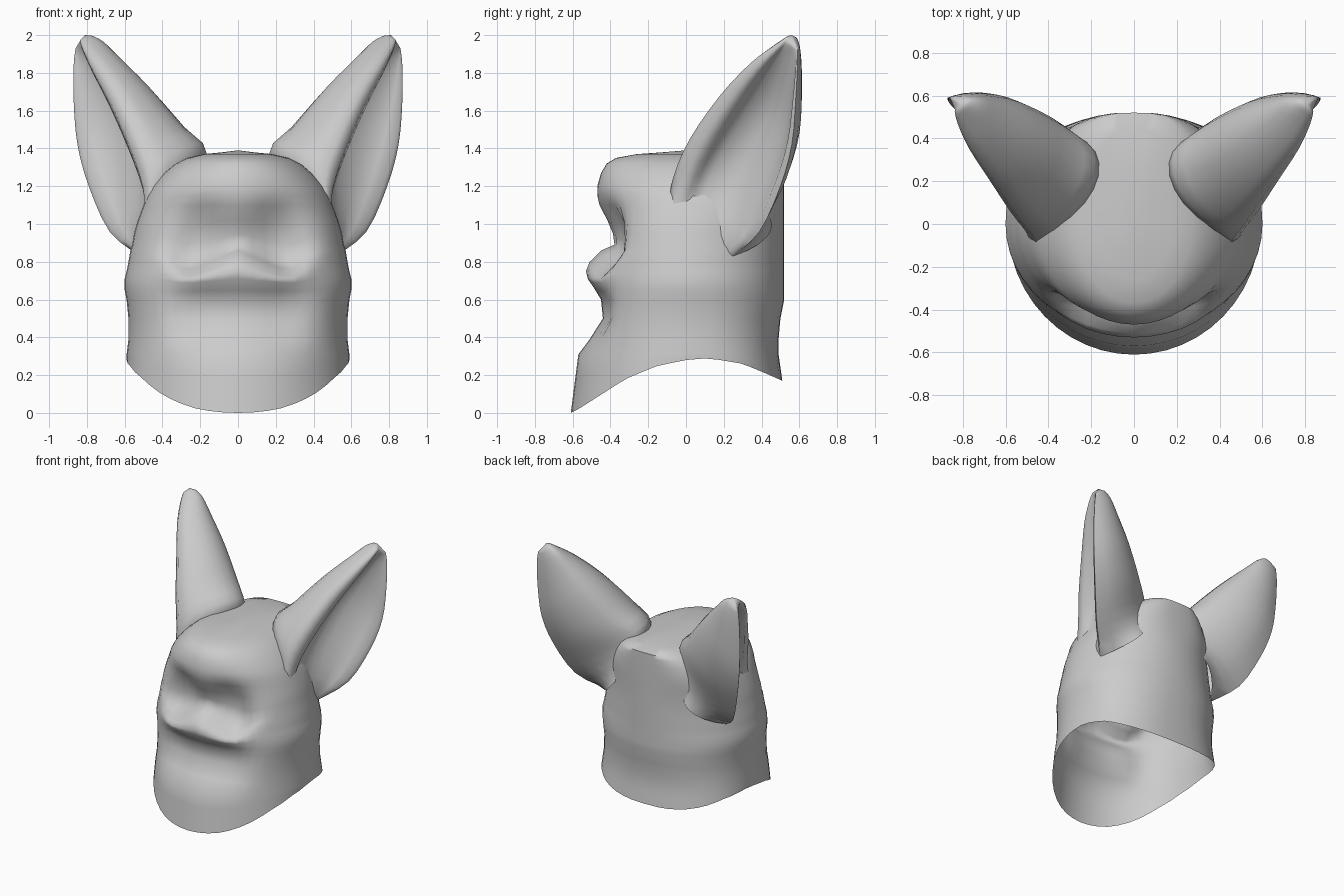
import bpy, bmesh, math
from mathutils import Vector

cube = bpy.data.objects.get("Cube")
if cube:
    bpy.data.objects.remove(cube, do_unlink=True)

grey = bpy.data.materials.new("light_grey")
grey.use_nodes = True
COLOUR = (0.6, 0.6, 0.6, 1)
grey.diffuse_color = COLOUR
grey.node_tree.nodes["Principled BSDF"].inputs["Base Color"].default_value = COLOUR


def lerp_table(table, v):
    """Linear lookup in a list of (key, value) pairs."""
    if v <= table[0][0]:
        return table[0][1]
    for (a, fa), (b, fb) in zip(table, table[1:]):
        if v <= b:
            return fa + (fb - fa) * (v - a) / (b - a)
    return table[-1][1]


def smoothstep(lo, hi, v):
    t = min(max((v - lo) / (hi - lo), 0), 1)
    return t * t * (3 - 2 * t)


def spow(v, p):
    return math.copysign(abs(v) ** p, v)


def skin(bm, rings):
    """Bridge consecutive closed rings of vertices with quads."""
    for r0, r1 in zip(rings, rings[1:]):
        n = len(r0)
        for i in range(n):
            j = (i + 1) % n
            bm.faces.new((r0[i], r0[j], r1[j], r1[i]))


def cap(bm, ring, point):
    """Close a ring with a fan to one point."""
    tip = bm.verts.new(point)
    for i in range(len(ring)):
        bm.faces.new((ring[i], ring[(i + 1) % len(ring)], tip))


def finish(bm, name, angle):
    bmesh.ops.recalc_face_normals(bm, faces=bm.faces)
    mesh = bpy.data.meshes.new(name)
    bm.to_mesh(mesh)
    bm.free()
    mesh.materials.append(grey)
    obj = bpy.data.objects.new(name, mesh)
    bpy.context.collection.objects.link(obj)
    bpy.ops.object.select_all(action='DESELECT')
    obj.select_set(True)
    bpy.context.view_layer.objects.active = obj
    bpy.ops.object.shade_smooth_by_angle(angle=math.radians(angle))


# Head shell: rows of (height, half width, front y, back y)
ROWS = [
    (0.31, 0.59, -0.57, 0.49), (0.39, 0.58, -0.51, 0.49), (0.50, 0.58, -0.44, 0.50),
    (0.60, 0.59, -0.45, 0.52), (0.65, 0.60, -0.48, 0.52), (0.71, 0.60, -0.52, 0.52),
    (0.75, 0.59, -0.53, 0.52), (0.80, 0.58, -0.51, 0.52), (0.86, 0.57, -0.45, 0.52),
    (0.89, 0.56, -0.38, 0.52), (0.95, 0.55, -0.39, 0.52), (1.02, 0.53, -0.42, 0.52),
    (1.10, 0.50, -0.46, 0.52), (1.15, 0.48, -0.47, 0.52), (1.20, 0.45, -0.47, 0.52),
    (1.27, 0.39, -0.45, 0.52), (1.32, 0.33, -0.42, 0.52), (1.35, 0.27, -0.37, 0.52),
    (1.37, 0.18, -0.26, 0.44), (1.38, 0.08, -0.12, 0.25),
]
# Neck opening: height of the cut along y
RIM = [(-0.61, 0.0), (-0.57, 0.02), (-0.46, 0.09), (-0.32, 0.18), (-0.15, 0.25),
       (0.0, 0.28), (0.12, 0.29), (0.3, 0.26), (0.42, 0.21), (0.51, 0.17)]
# Squareness of the back of the head by height (1 is an ellipse)
BACK = [(0.3, 0.82), (0.8, 0.95), (1.0, 0.95), (1.35, 0.6)]
SEG = 48


def head_point(z, w, front, back, a):
    s, c = math.sin(a), math.cos(a)
    if c <= 0:
        p = lerp_table(BACK, z)
        return Vector((w * spow(s, p), -back * spow(c, p), z))
    x, ax = w * s, abs(w * s)
    # Face relief fades out towards the cheeks
    fade = smoothstep(0.22, 0.48, ax)
    if z < 1.1:
        front += (-0.61 + 0.14 * z - front) * fade
    y = front * c
    # Eye sockets
    y += 0.06 * math.exp(-((ax - 0.2) / 0.12) ** 2 - ((z - 1.0) / 0.12) ** 2)
    # Arched muzzle
    z -= 0.42 * min(ax, 0.3) * (1 - fade) * math.exp(-((z - 0.86) / 0.12) ** 2)
    return Vector((x, y, z))


bm = bmesh.new()
angles = [2 * math.pi * i / SEG for i in range(SEG)]
neck_rim, neck = [], []
for a in angles:
    low = head_point(0.0, 0.59, -0.61, 0.51, a)
    low.z = lerp_table(RIM, low.y)
    mid = low.lerp(head_point(*ROWS[0], a), 0.6)
    neck_rim.append(bm.verts.new(low))
    neck.append(bm.verts.new(mid))
rings = [neck_rim, neck]
for row in ROWS:
    rings.append([bm.verts.new(head_point(*row, a)) for a in angles])
skin(bm, rings)
cap(bm, rings[-1], (0, 0, 1.39))
finish(bm, "head", 70)

# Ear sections: front rim, middle of the back, rear rim (left ear)
EAR = [
    ((0.47, -0.10, 1.04), (0.28, 0.42, 1.05), (0.52, 0.25, 0.83)),
    ((0.46, -0.07, 1.24), (0.17, 0.33, 1.34), (0.68, 0.39, 0.96)),
    ((0.53, 0.02, 1.45), (0.30, 0.42, 1.48), (0.79, 0.50, 1.20)),
    ((0.64, 0.18, 1.68), (0.47, 0.51, 1.67), (0.85, 0.56, 1.42)),
    ((0.75, 0.34, 1.85), (0.62, 0.56, 1.84), (0.87, 0.58, 1.65)),
    ((0.81, 0.46, 1.94), (0.71, 0.58, 1.95), (0.87, 0.59, 1.84)),
    ((0.83, 0.52, 1.98), (0.77, 0.58, 1.99), (0.86, 0.59, 1.93)),
]
# How far the hollow reaches towards the back of each section
DEPTH = [0.0, 0.22, 0.4, 0.5, 0.45, 0.25, 0.0]


def half_oval(p, m, q, n, full):
    """Rounded curve from p through m to q; lower powers are fuller."""
    mid = (p + q) / 2
    pts = []
    for i in range(n + 1):
        t = math.pi * i / n
        pts.append(mid + (p - mid) * spow(math.cos(t), full + 0.2)
                   + (m - mid) * abs(math.sin(t)) ** full)
    return pts


def smooth_between(vals, i, t):
    """Catmull-Rom step between entries i and i + 1."""
    p0, p1 = vals[max(i - 1, 0)], vals[i]
    p2, p3 = vals[i + 1], vals[min(i + 2, len(vals) - 1)]
    return 0.5 * (2 * p1 + (p2 - p0) * t + (2 * p0 - 5 * p1 + 4 * p2 - p3) * t * t
                  + (3 * p1 - p0 - 3 * p2 + p3) * t ** 3)


def build_ear(name, side):
    bm = bmesh.new()
    cols = [[Vector(s[k]) for s in EAR] for k in range(3)]
    last = len(EAR) - 1
    rings = []
    for step in range(last * 3 + 1):
        i = min(step // 3, last - 1)
        t = step / 3 - i
        a, m, r = (smooth_between(c, i, t) for c in cols)
        depth = smooth_between(DEPTH, i, t)
        outer = half_oval(a, m, r, 14, 0.95)
        # Rounded front rim, then the hollow
        a2, r2 = a.lerp(r, 0.2), r.lerp(a, 0.06)
        mid = (a2 + r2) / 2
        hollow = half_oval(r2, mid.lerp(m, depth), a2, 8, 1.1)
        lip = a.lerp(r, 0.09) + (mid - m) * 0.06
        loop = outer + hollow + [lip]
        rings.append([bm.verts.new((v.x * side, v.y, v.z)) for v in loop])
    skin(bm, rings)
    cap(bm, rings[-1], (0.81 * side, 0.56, 2.0))
    finish(bm, name, 80)


build_ear("left_ear", 1)
build_ear("right_ear", -1)
